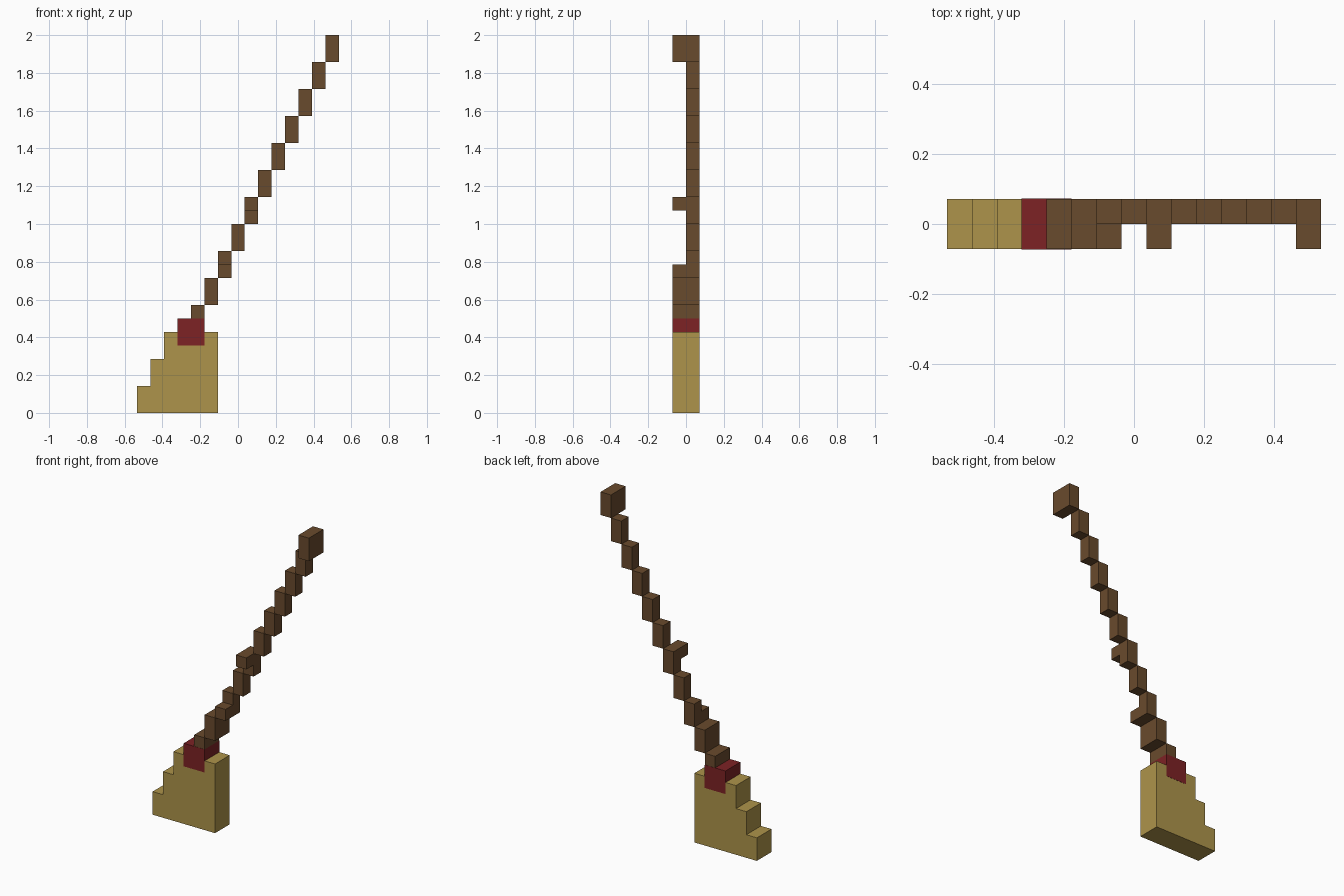
import bpy, bmesh
from mathutils import Vector

if "Cube" in bpy.data.objects:
    bpy.data.objects.remove(bpy.data.objects["Cube"])

U = 2 / 28          # one grid block
X0 = -7.5           # left end in blocks


def material(name, rgb):
    m = bpy.data.materials.new(name)
    m.diffuse_color = (*rgb, 1)
    m.use_nodes = True
    m.node_tree.nodes["Principled BSDF"].inputs["Base Color"].default_value = m.diffuse_color
    return m


STRAW = material("straw yellow", (0.423, 0.296, 0.069))
RED = material("binding red", (0.205, 0.016, 0.018))
WOOD = material("handle brown", (0.141, 0.069, 0.026))


def prism(bm, points, offset):
    """Extrude a flat polygon (in blocks) along an offset vector."""
    face = bm.faces.new([bm.verts.new(Vector(p) * U) for p in points])
    ext = bmesh.ops.extrude_face_region(bm, geom=[face])
    moved = [v for v in ext["geom"] if isinstance(v, bmesh.types.BMVert)]
    bmesh.ops.translate(bm, verts=moved, vec=Vector(offset) * U)


def finish(bm, name, mat):
    bmesh.ops.recalc_face_normals(bm, faces=bm.faces)
    mesh = bpy.data.meshes.new(name)
    bm.to_mesh(mesh)
    bm.free()
    mesh.materials.append(mat)
    bpy.context.collection.objects.link(bpy.data.objects.new(name, mesh))


# Straw head: stepped profile, two blocks deep
bm = bmesh.new()
steps = [(0, 0), (6, 0), (6, 6), (2, 6), (2, 4), (1, 4), (1, 2), (0, 2)]
prism(bm, [(X0 + x, -1, z) for x, z in steps], (0, 2, 0))
finish(bm, "straw_head", STRAW)

# Red binding, a hair proud of the straw
bm = bmesh.new()
e = 0.015
prism(bm, [(X0 + x, -1 - e, z) for x, z in [(3, 5), (5, 5), (5, 7), (3, 7)]],
      (0, 2 + 2 * e, 0))
finish(bm, "binding", RED)

# Handle: a staircase of blocks, mostly on the back half;
# front_part gives the height range that also fills the front half
bm = bmesh.new()
front_part = {4: (7, 8), 5: (8, 10), 6: (10, 11), 8: (15, 16), 14: (26, 28)}
for col in range(4, 15):
    lo, hi = max(7, 2 * col - 2), 2 * col
    a, b = front_part.get(col, (lo, lo))
    outline = [(1, lo), (1, hi), (0, hi), (0, b), (-1, b), (-1, a), (0, a), (0, lo)]
    if a == b:
        outline = [(1, lo), (1, hi), (0, hi), (0, lo)]
    elif (a, b) == (lo, hi):
        outline = [(1, lo), (1, hi), (-1, hi), (-1, lo)]
    elif a == lo:
        outline = outline[:6]
    else:
        outline = [(1, lo), (1, hi), (-1, hi), (-1, a), (0, a), (0, lo)]
    prism(bm, [(X0 + col, y, z) for y, z in outline], (1, 0, 0))
finish(bm, "handle", WOOD)
